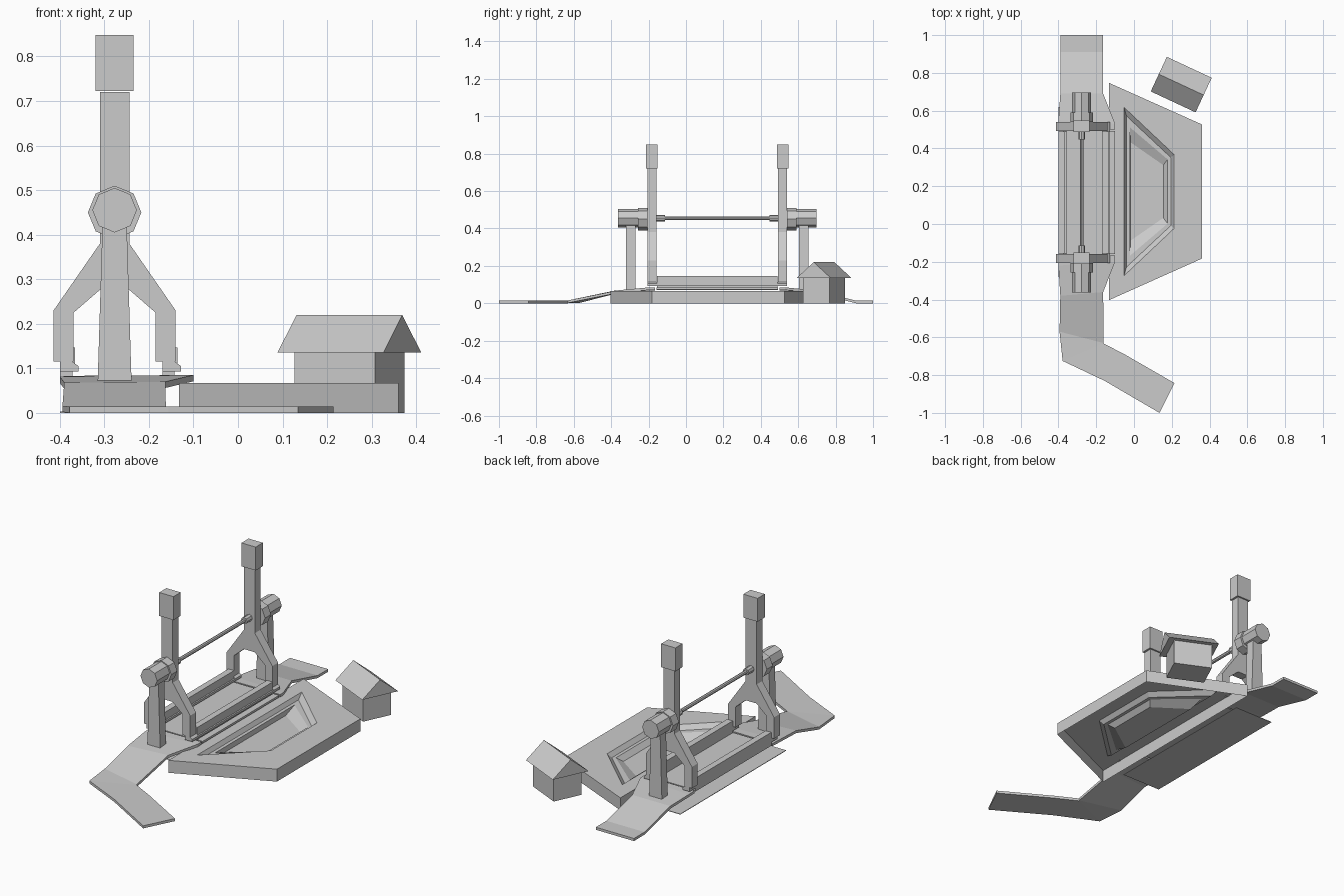
import bpy, bmesh, math
from mathutils import Matrix, Vector

if "Cube" in bpy.data.objects:
    bpy.data.objects.remove(bpy.data.objects["Cube"])

MID = 0.167   # mirror line of the bridge in y
CX = -0.277   # bridge centre line in x


def make(name, verts, faces):
    bm = bmesh.new()
    vs = [bm.verts.new(v) for v in verts]
    for f in faces:
        bm.faces.new([vs[i] for i in f])
    bmesh.ops.recalc_face_normals(bm, faces=bm.faces)
    me = bpy.data.meshes.new(name)
    bm.to_mesh(me)
    bm.free()
    ob = bpy.data.objects.new(name, me)
    bpy.context.collection.objects.link(ob)
    return ob


def rings(name, loops, bottom=True, top=True):
    """Skin a stack of equal-length loops."""
    n = len(loops[0])
    verts = [p for l in loops for p in l]
    faces = []
    for k in range(len(loops) - 1):
        for i in range(n):
            j = (i + 1) % n
            faces.append((k*n + i, k*n + j, (k+1)*n + j, (k+1)*n + i))
    if bottom:
        faces.append(tuple(range(n)))
    if top:
        faces.append(tuple(range((len(loops)-1)*n, len(loops)*n)))
    return make(name, verts, faces)


def prism_y(name, prof, y0, y1):
    """Extrude an x-z profile along y."""
    return rings(name, [[(x, y, z) for x, z in prof] for y in (y0, y1)])


def box(name, x0, x1, y0, y1, z0, z1):
    return prism_y(name, [(x0, z0), (x1, z0), (x1, z1), (x0, z1)], y0, y1)


def drum(name, r, y0, y1, z=0.45, n=8):
    prof = [(CX + r*math.sin(2*math.pi*i/n), z + r*math.cos(2*math.pi*i/n)) for i in range(n)]
    return prism_y(name, prof, y0, y1)


def road(name, pairs, t=0.014):
    """Slab through pairs of edge points (left, right)."""
    loops = []
    for l, r in pairs:
        down = Vector((0, 0, t))
        l, r = Vector(l), Vector(r)
        loops.append([l, r, r - down, l - down])
    return rings(name, loops)


# forked lifting arm profile
half = [(0.033, 0.72), (0.033, 0.38), (0.137, 0.23), (0.137, 0.115),
        (0.092, 0.115), (0.092, 0.225), (0.032, 0.277)]
fork = [(CX + x, z) for x, z in half] + [(CX - x, z) for x, z in reversed(half)]

# towers, arms and drums at both ends (s = direction away from the span)
for s, end in ((-1, "south"), (1, "north")):
    def Y(d):
        return MID + s*d
    prism_y("lifting_arm_" + end, fork, Y(0.325), Y(0.374))
    box("counterweight_" + end, -0.32, -0.235, Y(0.319), Y(0.38), 0.722, 0.848)
    prism_y("tower_column_" + end,
            [(-0.315, 0.07), (-0.239, 0.07), (-0.25, 0.43), (-0.304, 0.43)], Y(0.438), Y(0.488))
    drum("pivot_collar_" + end, 0.06, Y(0.374), Y(0.424))
    drum("pivot_drum_" + end, 0.05, Y(0.42), Y(0.53), 0.455)
    drum("axle_hub_" + end, 0.018, Y(0.28), Y(0.327), 0.455)

drum("axle", 0.01, MID - 0.33, MID + 0.33, 0.455)

# deck between the arms: side beams with ledges, roadway and walkway
for x, side in ((-0.40, "left"), (-0.17, "right")):
    prism_y("beam_" + side, [(x, 0.075), (x + 0.028, 0.075), (x + 0.028, 0.093), (x + 0.042, 0.093),
                             (x + 0.042, 0.105), (x + 0.034, 0.105), (x + 0.034, 0.147), (x, 0.147)],
            MID - 0.322, MID + 0.322)
    for s in (-1, 1):
        prism_y("arm_foot_" + side, [(x, 0.115), (x, 0.093), (x + 0.042, 0.093),
                                     (x + 0.042, 0.105), (x + 0.028, 0.115)],
                MID + s*0.322, MID + s*0.374)
box("deck", -0.385, -0.142, MID - 0.325, MID + 0.325, 0.072, 0.083)
box("walkway", -0.135, -0.10, MID - 0.325, MID + 0.325, 0.073, 0.084)

# water sheet under the span
box("channel_floor", -0.40, -0.165, -0.28, 0.62, 0.0, 0.003)

# approach roads, thin ramps with a flared landing
road("road_north", [((-0.40, 0.50, 0.083), (-0.10, 0.50, 0.085)),
                    ((-0.40, 0.55, 0.081), (-0.10, 0.53, 0.085)),
                    ((-0.39, 0.69, 0.07), (-0.163, 0.69, 0.07)),
                    ((-0.39, 0.91, 0.014), (-0.163, 0.91, 0.014)),
                    ((-0.39, 1.0, 0.014), (-0.163, 1.0, 0.014))])
road("road_south", [((-0.40, -0.166, 0.083), (-0.10, -0.166, 0.085)),
                    ((-0.40, -0.22, 0.081), (-0.10, -0.20, 0.085)),
                    ((-0.39, -0.38, 0.068), (-0.163, -0.36, 0.07)),
                    ((-0.394, -0.57, 0.016), (-0.162, -0.63, 0.016)),
                    ((-0.378, -0.725, 0.014), (-0.162, -0.632, 0.014)),
                    ((-0.156, -0.83, 0.014), (-0.05, -0.69, 0.014)),
                    ((0.135, -1.0, 0.014), (0.214, -0.842, 0.014))])


# dock block: open-bottomed shell with stepped basin
def trapezoid(x0, x1, h0, h1, z):
    c = 0.172
    return [(x0, c + h0, z), (x1, c + h1, z), (x1, c - h1, z), (x0, c - h0, z)]


rings("dock_basin", [trapezoid(-0.132, 0.36, 0.575, 0.355, 0.0),
                     trapezoid(-0.132, 0.36, 0.575, 0.355, 0.067),
                     trapezoid(-0.052, 0.213, 0.445, 0.195, 0.067),
                     trapezoid(-0.04, 0.195, 0.40, 0.18, 0.045),
                     trapezoid(-0.022, 0.178, 0.34, 0.17, 0.045),
                     trapezoid(-0.018, 0.155, 0.26, 0.14, 0.02)], bottom=False)

# hut with a gable roof, turned away from the dock
turn = Matrix.Translation((0.25, 0.738, 0)) @ Matrix.Rotation(math.radians(-25), 4, 'Z')
hut = box("hut_walls", -0.10, 0.10, -0.078, 0.078, 0, 0.137)
roof = rings("hut_roof", [[(x, -0.101, 0.135), (x, 0.101, 0.135), (x, 0.0, 0.22)]
                          for x in (-0.131, 0.131)])
for ob in (hut, roof):
    ob.matrix_world = turn
